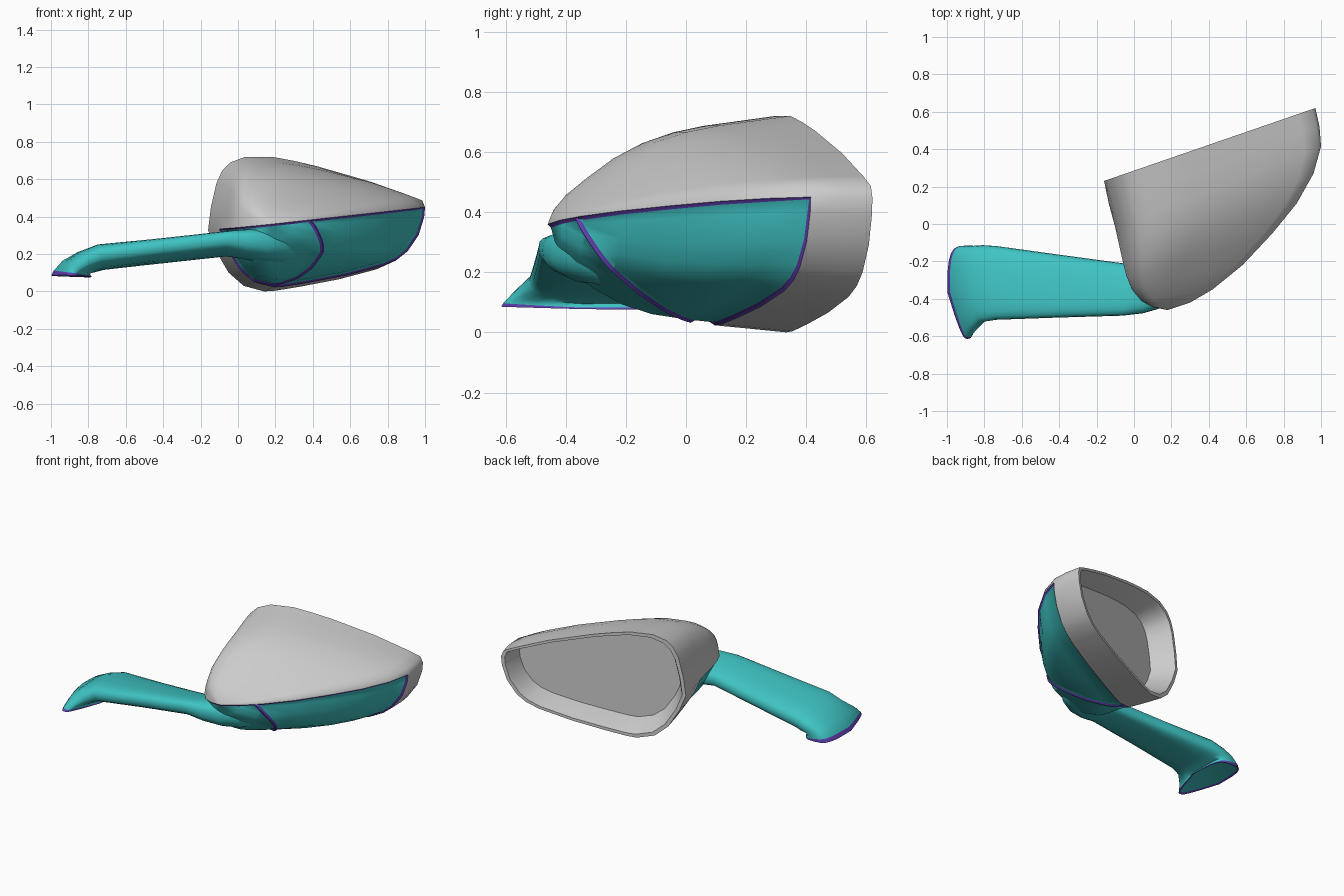
import bpy, bmesh, math
from mathutils import Vector

if "Cube" in bpy.data.objects:
    bpy.data.objects.remove(bpy.data.objects["Cube"])


def material(name, rgb):
    m = bpy.data.materials.new(name)
    m.diffuse_color = (*rgb, 1)
    m.use_nodes = True
    m.node_tree.nodes["Principled BSDF"].inputs["Base Color"].default_value = m.diffuse_color
    return m


TEAL = material("teal", (0.05, 0.55, 0.55))
PURPLE = material("purple", (0.12, 0.05, 0.45))


def build(verts, faces):
    bm = bmesh.new()
    vs = [bm.verts.new(v) for v in verts]
    for f in faces:
        bm.faces.new([vs[i] for i in f])
    for v in [v for v in bm.verts if not v.link_faces]:
        bm.verts.remove(v)
    return bm


def finish(bm, name, mats=(), angle=35):
    me = bpy.data.meshes.new(name)
    bm.to_mesh(me)
    bm.free()
    ob = bpy.data.objects.new(name, me)
    bpy.context.collection.objects.link(ob)
    for m in mats:
        me.materials.append(m)
    bpy.ops.object.select_all(action='DESELECT')
    ob.select_set(True)
    bpy.context.view_layer.objects.active = ob
    bpy.ops.object.shade_smooth_by_angle(angle=math.radians(angle))
    return ob


def orient(bm, centre):
    # make an open shell face away from a centre point
    bmesh.ops.recalc_face_normals(bm, faces=bm.faces)
    bm.normal_update()
    if sum(f.normal.dot(f.calc_center_median() - centre) * f.calc_area() for f in bm.faces) < 0:
        bmesh.ops.reverse_faces(bm, faces=bm.faces)
    bm.normal_update()


def seam_z(x):
    return 0.34 + 0.11 * x


# Rim outline (x, z): left seam point, over the top, right seam point, back underneath
RIM = [(-.16, .327), (-.145, .45), (-.115, .58), (-.085, .645), (-.04, .69), (.04, .72), (.18, .72),
       (.3, .698), (.42, .67), (.68, .595), (.88, .52), (.955, .487),
       (.97, .447), (.965, .39), (.935, .29), (.875, .2), (.82, .155), (.74, .118), (.54, .065),
       (.33, .025), (.2, .004), (.14, 0), (.03, .03), (-.05, .1), (-.12, .22)]
N, RIGHT = len(RIM), 12

# Housing rings: left x, y, right x, y, upper height factor, lower height factor
RINGS = [(-.16, .23, .97, .62, 1, 1), (-.135, .11, .992, .52, .95, .975),
         (-.1, -.02, 1.0, .415, .895, .95), (-.08, -.11, .96, .27, .835, .92),
         (-.06, -.2, .87, .11, .74, .87), (-.04, -.28, .74, -.05, .61, .77),
         (-.01, -.35, .58, -.22, .44, .61), (.04, -.41, .42, -.35, .28, .43),
         (.1, -.445, .3, -.42, .14, .23)]
CENTRE = Vector((.3, .1, .36))

verts = []
for xl, yl, xr, yr, up, low in RINGS:
    for x0, z0 in RIM:
        u, h = (x0 + .16) / 1.13, z0 - seam_z(x0)
        x = xl + (xr - xl) * u
        verts.append(Vector((x, yl + (yr - yl) * u, seam_z(x) + h * (up if h > 0 else low))))
tip = len(verts)
verts.append(Vector((.18, -.46, seam_z(.18))))
last = len(RINGS) - 1


def quad(r, i):
    j = (i + 1) % N
    return (r * N + i, r * N + j, (r + 1) * N + j, (r + 1) * N + i)


def shell(columns, first):
    fs = [quad(r, i) for r in range(first, last) for i in columns]
    return fs + [(last * N + i, last * N + (i + 1) % N, tip) for i in columns]


# Grey housing: rear band all round plus the upper shell
upper, lower = range(RIGHT), range(RIGHT, N)
bm = build(verts, shell(upper, 0) + [quad(r, i) for r in range(2) for i in lower])
orient(bm, CENTRE)
finish(bm, "housing_shell", angle=75)

# Rim lip and recess walls, then the glass
inward = Vector((.326, -.945, 0))
rv = []
for inset, depth in ((0, 0), (.022, 0), (.035, .03), (.072, .15)):
    for x0, z0 in RIM:
        x = .405 + (x0 - .405) * (1 - 2 * inset / 1.13)
        z = .36 + (z0 - .36) * (1 - 2 * inset / .72)
        y = .23 + .345 * (x + .16)
        rv.append(Vector((x, y, z)) + inward * depth)
rf = [quad(r, i)[::-1] for r in range(3) for i in range(N)]
bm = build(rv, rf)
bm.normal_update()
if sum(f.normal.dot(inward) * f.calc_area() for f in bm.faces) > 0:
    bmesh.ops.reverse_faces(bm, faces=bm.faces)
finish(bm, "rim_recess")
bm = build(rv[3 * N:], [tuple(range(N))])
bm.normal_update()
if bm.faces[:][0].normal.dot(inward) > 0:
    bmesh.ops.reverse_faces(bm, faces=bm.faces)
finish(bm, "mirror_glass")

# Teal lower cover, cut in two along an oblique seam, each with a recessed purple edge
CUT_N, CUT_C = Vector((1, 2.2, 1.88)), .29


def cover(name, want_outer):
    bm = build(verts, shell(lower, 2))
    orient(bm, CENTRE)
    bmesh.ops.bisect_plane(bm, geom=bm.verts[:] + bm.edges[:] + bm.faces[:], dist=.004,
                           plane_co=CUT_N * (CUT_C / CUT_N.length_squared), plane_no=CUT_N)

    def outer(f):
        c = f.calc_center_median()
        return c.dot(CUT_N) > CUT_C and c.x > .1
    bmesh.ops.delete(bm, geom=[f for f in bm.faces if outer(f) != want_outer], context='FACES')
    bm.normal_update()
    edge = bmesh.ops.inset_region(bm, faces=bm.faces[:], use_boundary=True,
                                  thickness=.012, depth=-.01)
    for f in edge["faces"]:
        f.material_index = 1
    finish(bm, name, (TEAL, PURPLE), 50)


cover("inner_lower_cover", False)
cover("outer_lens", True)

# Arm: rounded sections given by centre, width half-vector, thickness half-vector,
# corner power and narrowing towards the front
ARM = [((-.89, -.365, .082), (0, -.25, .004), (-.108, .0, .004), .55, .7),
       ((-.885, -.36, .097), (0, -.246, .002), (-.1, .0, .014), .55, .7),
       ((-.865, -.345, .13), (0, -.228, 0), (-.072, 0, .035), .62, .4),
       ((-.81, -.318, .158), (0, -.205, .01), (-.045, 0, .053), .7, .1),
       ((-.735, -.315, .183), (0, -.197, .015), (-.015, 0, .064), .72, 0),
       ((-.4, -.332, .218), (0, -.168, .022), (0, 0, .06), .72, 0),
       ((-.06, -.35, .255), (0, -.14, .025), (0, 0, .058), .72, 0),
       ((.05, -.34, .25), (0, -.137, .022), (0, 0, .075), .75, 0),
       ((.15, -.315, .245), (.01, -.13, .02), (0, 0, .085), .8, 0),
       ((.24, -.275, .24), (.02, -.11, .02), (0, 0, .085), .85, 0),
       ((.33, -.19, .24), (.03, -.09, .01), (0, 0, .06), .9, 0)]
M = 24


def soft(v, p):
    return math.copysign(abs(v) ** p, v)


av = []
for c, a, b, p, narrow in ARM:
    for k in range(M):
        t = math.tau * k / M
        along = soft(math.cos(t), p)
        across = soft(math.sin(t), p) * (1 - narrow * max(0, along))
        av.append(Vector(c) + Vector(a) * along + Vector(b) * across)
af = [(r * M + k, r * M + (k + 1) % M, (r + 1) * M + (k + 1) % M, (r + 1) * M + k)
      for r in range(len(ARM) - 1) for k in range(M)]
end = (len(ARM) - 1) * M
af += [tuple(range(M)), tuple(range(end, end + M))]
bm = build(av, af)
bmesh.ops.recalc_face_normals(bm, faces=bm.faces)
bm.faces.ensure_lookup_table()
base = bm.faces[len(af) - 2]
for f in bm.faces[:M]:
    f.material_index = 1
ring = bmesh.ops.inset_region(bm, faces=[base], thickness=.012, depth=-.006)
for f in ring["faces"]:
    f.material_index = 1
finish(bm, "mount_arm", (TEAL, PURPLE), 70)
